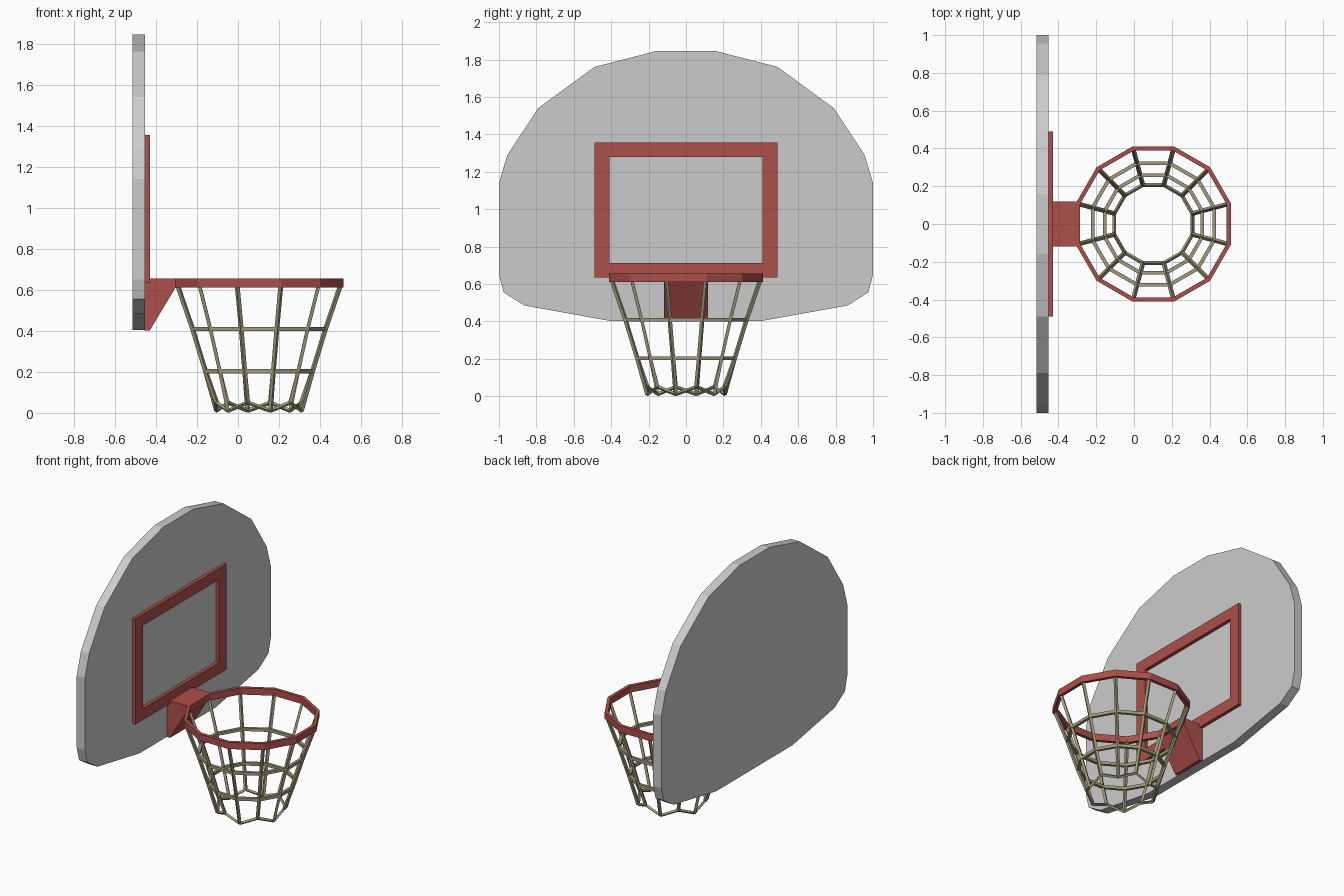
import bpy, bmesh
from math import cos, sin, radians
from mathutils import Vector

if "Cube" in bpy.data.objects:
    bpy.data.objects.remove(bpy.data.objects["Cube"])

CX = 0.1025   # hoop centre
N = 12        # hoop sides


def material(name, rgb):
    m = bpy.data.materials.new(name)
    m.diffuse_color = (*rgb, 1)
    m.use_nodes = True
    m.node_tree.nodes["Principled BSDF"].inputs["Base Color"].default_value = m.diffuse_color
    return m


red = material("red_paint", (0.42, 0.08, 0.07))
cord = material("net_cord", (0.36, 0.33, 0.2))


def finish(bm, name, mat=None):
    bmesh.ops.recalc_face_normals(bm, faces=bm.faces)
    me = bpy.data.meshes.new(name)
    bm.to_mesh(me)
    bm.free()
    if mat:
        me.materials.append(mat)
    ob = bpy.data.objects.new(name, me)
    bpy.context.collection.objects.link(ob)
    return ob


def prism(name, pts, offset, mat=None):
    """Extrude a closed outline along an offset."""
    bm = bmesh.new()
    face = bm.faces.new([bm.verts.new(p) for p in pts])
    ext = bmesh.ops.extrude_face_region(bm, geom=[face], use_keep_orig=True)
    vs = [v for v in ext["geom"] if isinstance(v, bmesh.types.BMVert)]
    bmesh.ops.translate(bm, verts=vs, vec=offset)
    return finish(bm, name, mat)


def rim_point(k, r, z):
    a = radians(15 + 360 / N * k)
    return Vector((CX + r * cos(a), r * sin(a), z))


def bridge_loops(bm, loops):
    """Join closed loops in a closed cycle."""
    for i, a in enumerate(loops):
        b = loops[(i + 1) % len(loops)]
        for k in range(len(a)):
            j = (k + 1) % len(a)
            bm.faces.new((a[k], a[j], b[j], b[k]))


def hoop(name, section, mat):
    """Revolve an (r, z) section around the hoop axis."""
    bm = bmesh.new()
    bridge_loops(bm, [[bm.verts.new(rim_point(k, r, z)) for k in range(N)]
                      for r, z in section])
    return finish(bm, name, mat)


def beam(bm, a, b, r):
    """Four sided cord between two points."""
    d = b - a
    mat = d.to_track_quat('Z', 'Y').to_matrix().to_4x4()
    mat.translation = (a + b) / 2
    bmesh.ops.create_cone(bm, cap_ends=True, segments=4, radius1=r, radius2=r,
                          depth=d.length, matrix=mat)


# Backboard: half outline mirrored in y
half = [(0.16, 1.845), (0.49, 1.76), (0.79, 1.54), (0.955, 1.29), (1.0, 1.14),
        (1.0, 0.65), (0.975, 0.555), (0.865, 0.485), (0.41, 0.403)]
outline = half + [(-y, z) for y, z in reversed(half)]
prism("backboard", [(-0.515, y, z) for y, z in outline], (0.062, 0, 0))

# Target frame: rectangular tube of loops
bm = bmesh.new()
bridge_loops(bm, [[bm.verts.new((x, sy * w, z1 if top else z0))
                   for sy, top in ((-1, 0), (1, 0), (1, 1), (-1, 1))]
                  for x, w, z0, z1 in ((-0.455, 0.49, 0.635, 1.355),
                                       (-0.43, 0.49, 0.635, 1.355),
                                       (-0.43, 0.408, 0.713, 1.278),
                                       (-0.455, 0.408, 0.713, 1.278))])
finish(bm, "target_frame", red)

# Wedge bracket
side = [(-0.455, 0.655), (-0.297, 0.655), (-0.305, 0.61), (-0.43, 0.402), (-0.455, 0.402)]
prism("bracket", [(x, -0.118, z) for x, z in side], (0, 0.236, 0), red)

# Rim
hoop("rim", [(0.425, 0.61), (0.425, 0.655), (0.402, 0.655), (0.402, 0.61)], red)

# Net bands
T = 0.010
for name, r, z in (("net_band_upper", 0.333, 0.408), ("net_band_lower", 0.267, 0.203)):
    hoop(name, [(r + T, z - T), (r + T, z + T), (r - T, z + T), (r - T, z - T)], cord)

# Net strands, ending at alternating heights
levels = [(0.412, 0.625), (0.335, 0.408), (0.27, 0.203)]
tips = [rim_point(k, 0.214, 0.01 if k % 2 else 0.05) for k in range(N)]
bm = bmesh.new()
for k in range(N):
    path = [rim_point(k, r, z) for r, z in levels] + [tips[k]]
    for a, b in zip(path, path[1:]):
        beam(bm, a, b, 0.012)
finish(bm, "net_strands", cord)

# Zigzag lower edge of net
bm = bmesh.new()
for k in range(N):
    beam(bm, tips[k], tips[(k + 1) % N], 0.010)
finish(bm, "net_hem", cord)
